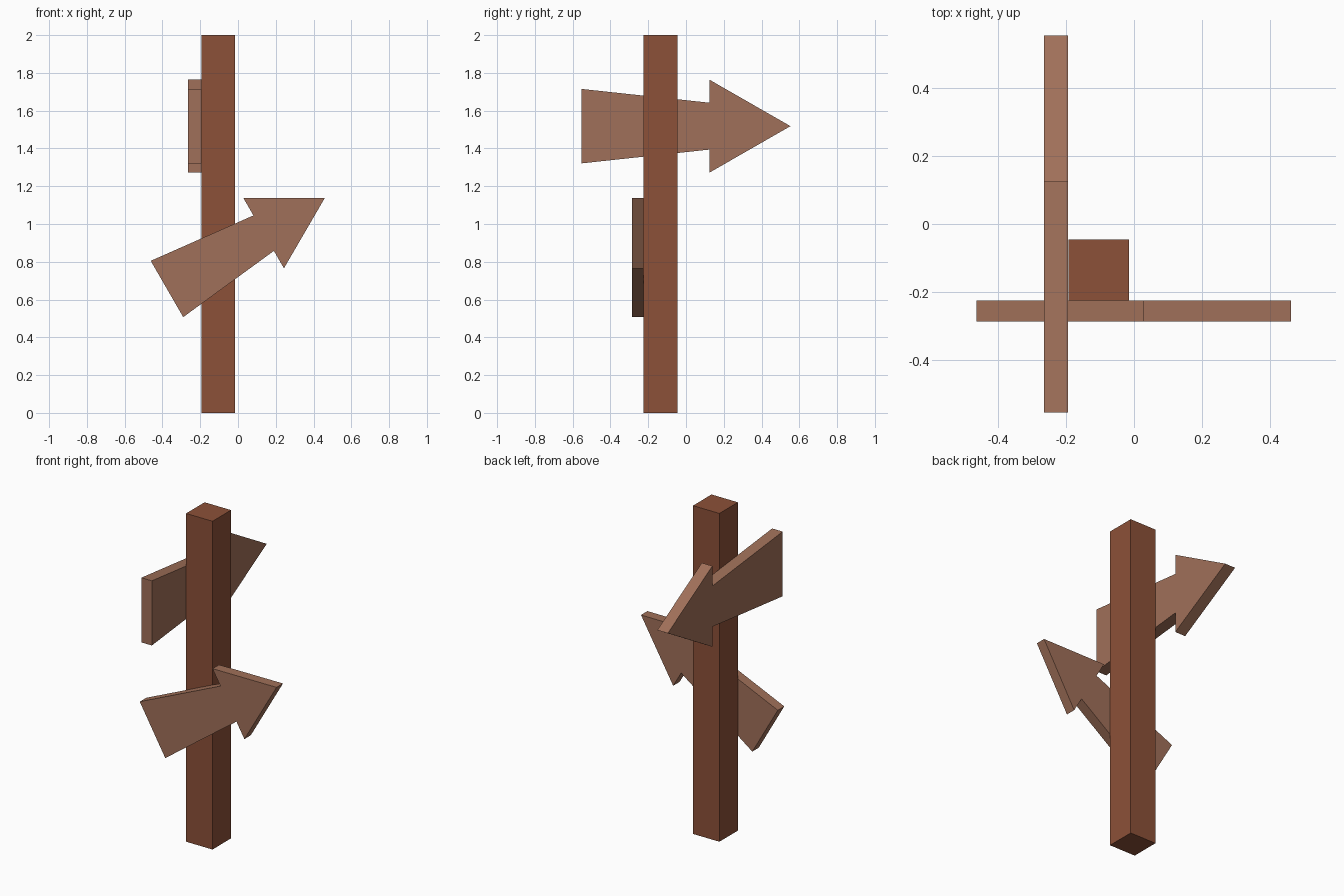
import bpy, bmesh
from math import radians
from mathutils import Matrix

if "Cube" in bpy.data.objects:
    bpy.data.objects.remove(bpy.data.objects["Cube"])


def material(name, rgb):
    m = bpy.data.materials.new(name)
    m.diffuse_color = (*rgb, 1)
    m.use_nodes = True
    m.node_tree.nodes["Principled BSDF"].inputs["Base Color"].default_value = m.diffuse_color
    return m


def add_object(name, bm, mat):
    bmesh.ops.recalc_face_normals(bm, faces=bm.faces)
    me = bpy.data.meshes.new(name)
    bm.to_mesh(me)
    bm.free()
    me.materials.append(mat)
    ob = bpy.data.objects.new(name, me)
    bpy.context.collection.objects.link(ob)
    return ob


def arrow_board(name, tail, size, pitch, heading, mat):
    """Arrow plank: profile in x/z starting at the tail middle, extruded along y."""
    upper = [(0, 0.197), (0.677, 0.124), (0.677, 0.246)]
    outline = upper + [(1.106, 0)] + [(x, -z) for x, z in reversed(upper)]
    thick = 0.071
    bm = bmesh.new()
    face = bm.faces.new([bm.verts.new((x, -thick / 2, z)) for x, z in outline])
    ext = bmesh.ops.extrude_face_region(bm, geom=[face])
    moved = [v for v in ext["geom"] if isinstance(v, bmesh.types.BMVert)]
    bmesh.ops.translate(bm, verts=moved, vec=(0, thick, 0))
    bm.transform(Matrix.Translation(tail)
                 @ Matrix.Rotation(radians(heading), 4, 'Z')
                 @ Matrix.Rotation(radians(-pitch), 4, 'Y')
                 @ Matrix.Scale(size, 4))
    return add_object(name, bm, mat)


post_wood = material("post_wood", (0.262, 0.082, 0.04))
board_wood = material("board_wood", (0.352, 0.162, 0.1))

# Square post
bm = bmesh.new()
bmesh.ops.create_cube(bm, size=1, matrix=Matrix.Translation((-0.104, -0.135, 1))
                      @ Matrix.Diagonal((0.178, 0.178, 2, 1)))
add_object("post", bm, post_wood)

# Upper board points back along +y, lower board points right and up
arrow_board("upper_arrow", (-0.229, -0.553, 1.518), 1.0, 0, 90, board_wood)
arrow_board("lower_arrow", (-0.376, -0.255, 0.656), 0.873, 30, 0, board_wood)
